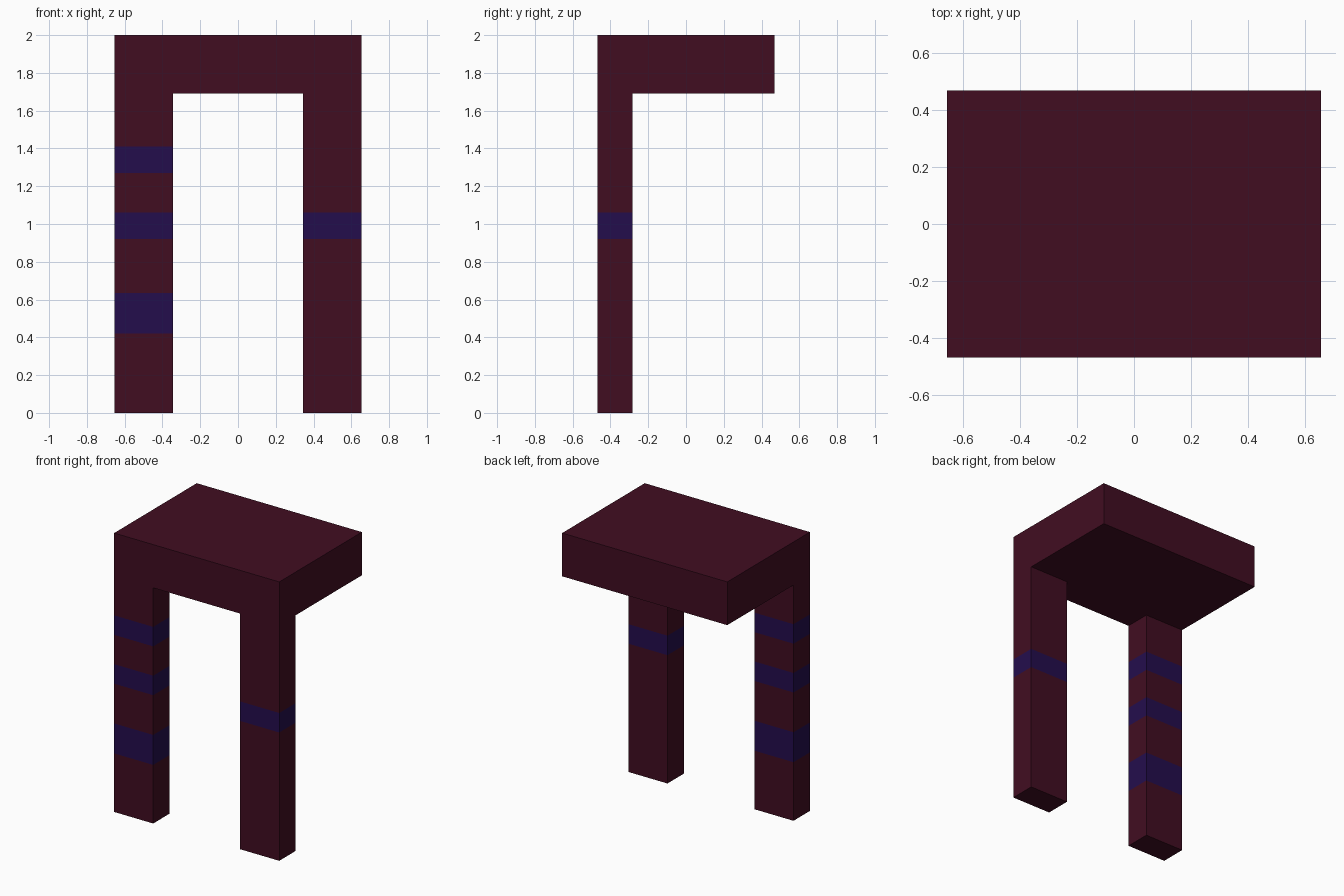
import bpy, bmesh

if "Cube" in bpy.data.objects:
    bpy.data.objects.remove(bpy.data.objects["Cube"])


def material(name, color):
    m = bpy.data.materials.new(name)
    m.diffuse_color = (*color, 1)
    m.use_nodes = True
    m.node_tree.nodes["Principled BSDF"].inputs["Base Color"].default_value = m.diffuse_color
    return m


MAROON = material("dark_maroon", (0.053, 0.004, 0.0155))
INDIGO = material("dark_indigo", (0.0175, 0.004, 0.073))

HALF_X, HALF_Y = 0.655, 0.468
SLAB_Z, TOP_Z = 1.69, 2.0


def box(name, lo, hi, bands=()):
    """Box with coloured bands cut around it at the given height ranges."""
    bm = bmesh.new()
    bmesh.ops.create_cube(bm, size=1)
    for v in bm.verts:
        for i in range(3):
            v.co[i] = lo[i] if v.co[i] < 0 else hi[i]
    for z in (z for band in bands for z in band):
        bmesh.ops.bisect_plane(bm, geom=bm.verts[:] + bm.edges[:] + bm.faces[:],
                               plane_co=(0, 0, z), plane_no=(0, 0, 1))
    for f in bm.faces:
        z = f.calc_center_median().z
        f.material_index = int(any(a < z < b for a, b in bands))
    mesh = bpy.data.meshes.new(name)
    bm.to_mesh(mesh)
    bm.free()
    mesh.materials.append(MAROON)
    if bands:
        mesh.materials.append(INDIGO)
    obj = bpy.data.objects.new(name, mesh)
    bpy.context.collection.objects.link(obj)
    return obj


# Top slab
box("top_slab", (-HALF_X, -HALF_Y, SLAB_Z), (HALF_X, HALF_Y, TOP_Z))

# Front legs with painted bands
middle = (0.92, 1.06)
box("left_leg", (-HALF_X, -HALF_Y, 0), (-0.345, -0.283, SLAB_Z),
    [(0.42, 0.635), middle, (1.27, 1.41)])
box("right_leg", (0.345, -HALF_Y, 0), (HALF_X, -0.283, SLAB_Z), [middle])
